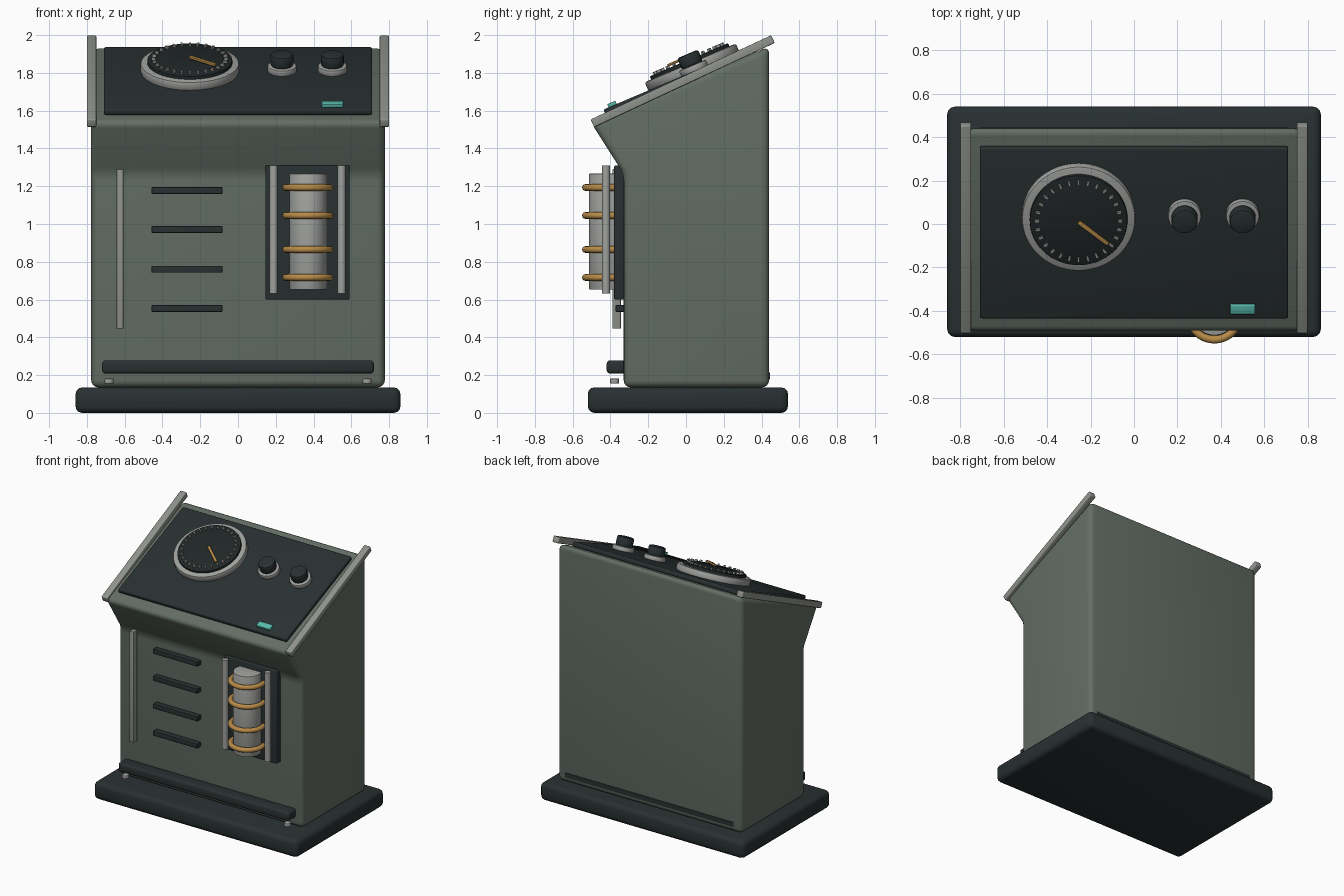
import bpy, bmesh, math
from mathutils import Matrix, Vector

if "Cube" in bpy.data.objects:
    bpy.data.objects.remove(bpy.data.objects["Cube"], do_unlink=True)


def material(name, r, g, b):
    m = bpy.data.materials.new(name)
    m.use_nodes = True
    m.diffuse_color = (r, g, b, 1)
    m.node_tree.nodes["Principled BSDF"].inputs["Base Color"].default_value = (r, g, b, 1)
    return m


GREEN = material("grey_green_paint", 0.125, 0.155, 0.13)
DARK = material("charcoal", 0.022, 0.03, 0.031)
FACE = material("dial_black", 0.015, 0.02, 0.02)
TRIM = material("trim_grey", 0.28, 0.295, 0.265)
STEEL = material("steel", 0.35, 0.36, 0.34)
BRASS = material("brass", 0.48, 0.26, 0.065)
TEAL = material("teal_lamp", 0.1, 0.5, 0.42)


def finish(name, bm, mat, matrix, bevel=0, segments=3, sharp=40):
    """Bevel the sharp edges, then make a smooth-by-angle object."""
    bmesh.ops.recalc_face_normals(bm, faces=bm.faces)
    if bevel:
        edges = [e for e in bm.edges if e.calc_face_angle(0) > math.radians(20)]
        bmesh.ops.bevel(bm, geom=edges, offset=bevel, segments=segments,
                        profile=0.5, affect='EDGES', clamp_overlap=True)
    mesh = bpy.data.meshes.new(name)
    bm.to_mesh(mesh)
    bm.free()
    mesh.materials.append(mat)
    obj = bpy.data.objects.new(name, mesh)
    bpy.context.collection.objects.link(obj)
    obj.matrix_world = matrix
    bpy.ops.object.select_all(action='DESELECT')
    obj.select_set(True)
    bpy.context.view_layer.objects.active = obj
    bpy.ops.object.shade_smooth_by_angle(angle=math.radians(sharp))
    return obj


def box(name, size, loc, mat, bevel=0, frame=Matrix()):
    bm = bmesh.new()
    bmesh.ops.create_cube(bm, size=1, matrix=Matrix.Diagonal((*size, 1)))
    return finish(name, bm, mat, frame @ Matrix.Translation(loc), bevel)


def cylinder(name, radius, z0, z1, xy, mat, bevel=0, frame=Matrix(), sides=48):
    bm = bmesh.new()
    bmesh.ops.create_cone(bm, cap_ends=True, segments=sides, radius1=radius,
                          radius2=radius, depth=z1 - z0)
    loc = Vector((*xy, (z0 + z1) / 2))
    return finish(name, bm, mat, frame @ Matrix.Translation(loc), bevel, 2)


def ring(name, major, minor, loc, mat):
    bpy.ops.mesh.primitive_torus_add(major_radius=major, minor_radius=minor, location=loc,
                                     major_segments=40, minor_segments=12)
    obj = bpy.context.object
    obj.name = name
    obj.data.materials.append(mat)
    bpy.ops.object.shade_smooth()


# Plinth and cabinet
box("plinth", (1.72, 1.06, 0.135), (0, 0.01, 0.0675), DARK, 0.035)

profile = [(-0.33, 0.135), (0.44, 0.135), (0.44, 1.94), (-0.505, 1.54), (-0.33, 1.265)]
bm = bmesh.new()
face = bm.faces.new([bm.verts.new((-0.777, y, z)) for y, z in profile])
side = bmesh.ops.extrude_face_region(bm, geom=[face])["geom"]
bmesh.ops.translate(bm, vec=(1.554, 0, 0),
                    verts=[v for v in side if isinstance(v, bmesh.types.BMVert)])
finish("cabinet", bm, GREEN, Matrix(), 0.038, 4)

# Sloped control panel: local y runs up the slope, local z points out of it
slope = Matrix.Translation((0, 0, 1.7915)) @ Matrix.Rotation(math.radians(23), 4, 'X')
box("control_panel", (1.42, 0.854, 0.034), (0, -0.048, -0.017), DARK, 0.01, slope)

# Dial with raised face, tick marks and needle
dial = slope @ Matrix.Translation((-0.255, 0.045, 0))
cylinder("dial_bezel", 0.262, -0.005, 0.048, (0, 0), STEEL, 0.012, dial, 64)
cylinder("dial_face", 0.225, 0.0, 0.066, (0, 0), FACE, 0.005, dial, 64)
for i in range(28):
    turn = dial @ Matrix.Rotation(math.tau * i / 28, 4, 'Z')
    box("dial_tick", (0.022, 0.01, 0.016), (0.192, 0, 0.072), STEEL, 0, turn)
needle = dial @ Matrix.Rotation(math.radians(-39), 4, 'Z')
box("dial_needle", (0.175, 0.02, 0.014), (0.0875, 0, 0.082), BRASS, 0.003, needle)

# Knobs and lamp
for x in (0.233, 0.5):
    cylinder("knob_collar", 0.077, -0.005, 0.032, (x, 0.05), STEEL, 0.008, slope)
    cylinder("knob_cap", 0.06, 0.03, 0.097, (x, 0.05), DARK, 0.012, slope)
box("indicator_lamp", (0.115, 0.047, 0.02), (0.5, -0.422, 0.008), TEAL, 0.004, slope)

# Side rails, at a slightly steeper pitch than the panel
pitch = Matrix.Translation((0, -0.0175, 1.756)) @ Matrix.Rotation(math.radians(25), 4, 'X')
for s in (-1, 1):
    box("side_rail", (0.05, 1.055, 0.045), (s * 0.775, 0, 0), TRIM, 0.006, pitch)

# Front trim strip and vents
box("front_strip", (0.036, 0.045, 0.845), (-0.625, -0.367, 0.868), TRIM, 0.004)
for z in (1.177, 0.971, 0.76, 0.553):
    box("vent_slot", (0.375, 0.045, 0.036), (-0.27, -0.35, z), DARK, 0.004)

# Coil bay
box("bay_back", (0.445, 0.055, 0.71), (0.368, -0.353, 0.955), DARK, 0.008)
for s in (-1, 1):
    cylinder("bay_post", 0.022, 0.632, 1.31, (0.368 + s * 0.18, -0.424), STEEL, 0, sides=24)
cylinder("coil_core", 0.098, 0.653, 1.267, (0.37, -0.415), STEEL, 0.004)
for z in (1.193, 1.045, 0.865, 0.717):
    ring("coil_ring", 0.117, 0.018, (0.37, -0.415, z), BRASS)

# Front bumper bar, small studs and rear seam
box("bumper_bar", (1.44, 0.1, 0.07), (0, -0.37, 0.243), DARK, 0.018)
for s in (-1, 1):
    cylinder("front_stud", 0.024, 0.155, 0.182, (s * 0.683, -0.378), STEEL, 0.005, sides=24)
box("rear_seam", (1.42, 0.02, 0.035), (0, 0.434, 0.195), DARK)
